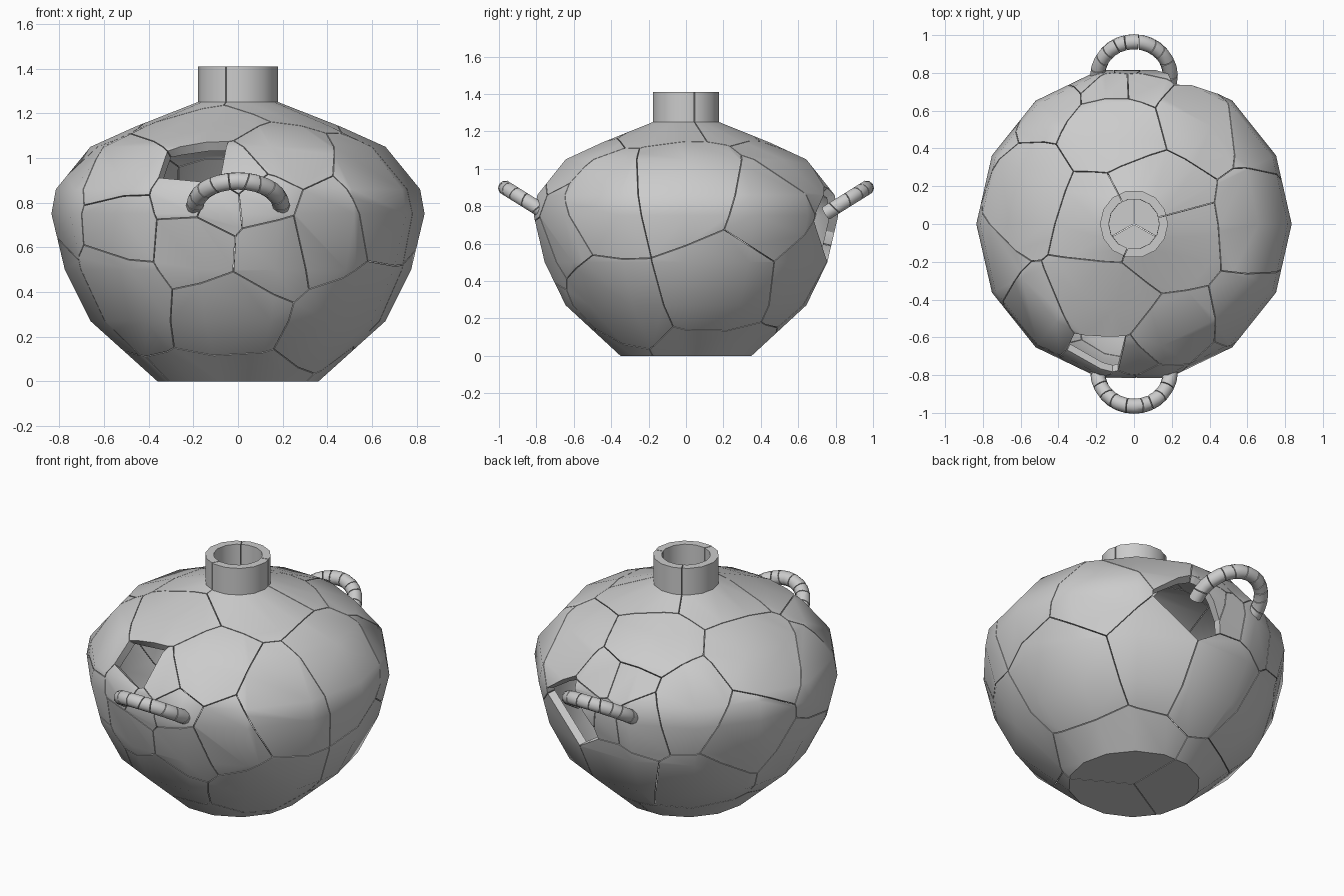
import bpy, bmesh, math, random
from mathutils import Vector

if "Cube" in bpy.data.objects:
    bpy.data.objects.remove(bpy.data.objects["Cube"])

random.seed(4)
SIDES = 14
GAP = 0.002
PROFILE = [(0.36, 0), (0.66, 0.27), (0.775, 0.5), (0.835, 0.75), (0.815, 0.86),
           (0.66, 1.05), (0.46, 1.14), (0.18, 1.25), (0.18, 1.41)]


def rings_to_bmesh(rings, cap_start=False, cap_end=False):
    """Skin a list of point rings into quads."""
    bm = bmesh.new()
    vs = [[bm.verts.new(p) for p in r] for r in rings]
    n = len(rings[0])
    for a, b in zip(vs, vs[1:]):
        for i in range(n):
            j = (i + 1) % n
            bm.faces.new((a[i], a[j], b[j], b[i]))
    if cap_start:
        bm.faces.new(list(reversed(vs[0])))
    if cap_end:
        bm.faces.new(vs[-1])
    bmesh.ops.recalc_face_normals(bm, faces=bm.faces[:])
    return bm


def radius_at(z):
    for (r0, z0), (r1, z1) in zip(PROFILE, PROFILE[1:]):
        if z0 <= z <= z1:
            return r0 + (r1 - r0) * (z - z0) / (z1 - z0)


def shatter(source, seeds, name, skip=(), solid=False):
    """Cut the source into one Voronoi shard for each seed point."""
    for k, s in enumerate(seeds):
        if k in skip:
            continue
        bm = source.copy()
        for o in seeds:
            if o is s or not bm.faces:
                continue
            d = (o - s).normalized()
            bmesh.ops.bisect_plane(bm, geom=bm.verts[:] + bm.edges[:] + bm.faces[:],
                                   dist=1e-5, plane_co=(o + s) / 2 - d * GAP,
                                   plane_no=d, clear_outer=True)
            if solid:
                rim = [e for e in bm.edges if e.is_boundary]
                if rim:
                    bmesh.ops.holes_fill(bm, edges=rim, sides=0)
        if bm.faces:
            me = bpy.data.meshes.new(name)
            bm.to_mesh(me)
            ob = bpy.data.objects.new(f"{name}_{k + 1:02d}", me)
            bpy.context.collection.objects.link(ob)
            if not solid:
                m = ob.modifiers.new("wall", 'SOLIDIFY')
                m.thickness, m.offset = 0.045, -1
                m.use_even_offset = m.use_quality_normals = True
        bm.free()


# pot shell: low-sided revolve with a closed base and open neck
shell = rings_to_bmesh(
    [[(r * math.cos(2 * math.pi * i / SIDES), r * math.sin(2 * math.pi * i / SIDES), z)
      for i in range(SIDES)] for r, z in PROFILE], cap_start=True)
bmesh.ops.recalc_face_normals(shell, faces=shell.faces[:])
base = min(shell.faces, key=lambda f: f.calc_center_median().z)
if base.normal.z > 0:
    bmesh.ops.reverse_faces(shell, faces=shell.faces[:])

# shard centres as (angle, height); the first two are missing pieces
SHARDS = [(258, .94), (77, .73),
          # front
          (228, .70), (226, .93), (224, .42), (266, .30), (316, .25), (322, .85),
          (286, 1.02), (257, .62), (281, .60), (248, 1.14), (299, .68),
          # around the front handle
          (256, .85), (270, .93), (277, .82), (264, .80),
          # right, back and left
          (0, .95), (20, .35), (38, .78), (60, .45), (92, .40), (132, .32), (125, .85),
          (150, .65), (165, 1.05), (185, .40), (100, 1.10), (62, 1.0), (195, .80),
          # around the back handle
          (97, .92), (88, .92), (104, .78), (91, .78), (85, .80),
          # neck
          (330, 1.33), (175, 1.33), (60, 1.33)]
seeds = [Vector((radius_at(z) * math.cos(math.radians(a)),
                 radius_at(z) * math.sin(math.radians(a)), z)) for a, z in SHARDS]
# base pieces meeting in a Y
seeds += [Vector((0.25 * math.cos(math.radians(a)), 0.25 * math.sin(math.radians(a)), 0))
          for a in (30, 150, 270)]
shatter(shell, seeds, "pot_shard", skip=(0, 1))
shell.free()


# handles: tilted half rings broken into short pieces
def handle(side, name):
    c = Vector((0, side * 0.785, 0.785))
    u = Vector((0, side * 0.18, 0.112))
    x = Vector((0.192, 0, 0))
    nrm = x.cross(u).normalized()

    def point(t):
        return c + x * math.cos(t) + u * math.sin(t)

    t0, t1, steps = -0.2, math.pi + 0.2, 16
    rings = []
    for i in range(steps + 1):
        t = t0 + (t1 - t0) * i / steps
        out = (point(t) - c).normalized()
        rings.append([point(t) + (out * math.cos(a) + nrm * math.sin(a)) * 0.04
                      for a in [2 * math.pi * k / 10 for k in range(10)]])
    bm = rings_to_bmesh(rings, True, True)
    n = 11
    pts = [point(t0 + (t1 - t0) * (k + 0.5 + random.uniform(-.2, .2)) / n)
           + Vector([random.uniform(-.012, .012) for _ in range(3)]) for k in range(n)]
    shatter(bm, pts, name, solid=True)
    bm.free()


handle(-1, "front_handle_piece")
handle(1, "back_handle_piece")

# give the shards real thickness and smooth them, keeping broken edges sharp
bpy.ops.object.select_all(action='SELECT')
bpy.context.view_layer.objects.active = bpy.context.selected_objects[0]
bpy.ops.object.convert(target='MESH')
bpy.ops.object.shade_smooth_by_angle(angle=math.radians(40))
